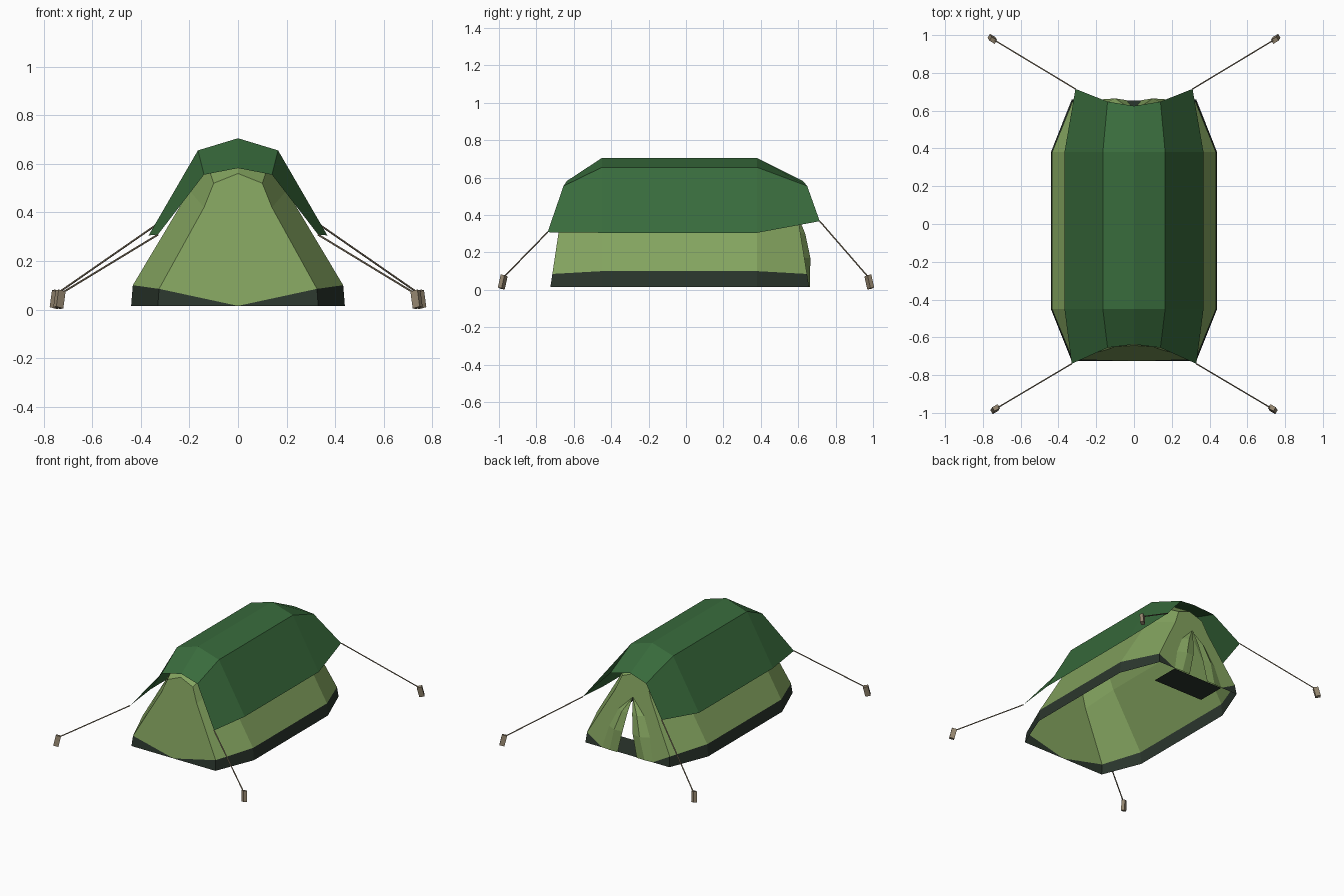
import bpy
from math import radians
from mathutils import Vector

if "Cube" in bpy.data.objects:
    bpy.data.objects.remove(bpy.data.objects["Cube"])


def material(name, color):
    m = bpy.data.materials.new(name)
    m.diffuse_color = (*color, 1)
    m.use_nodes = True
    m.node_tree.nodes["Principled BSDF"].inputs["Base Color"].default_value = m.diffuse_color
    return m


FLY = material("dark_green_cloth", (0.04, 0.147, 0.045))
CLOTH = material("light_green_cloth", (0.23, 0.37, 0.115))
DARK = material("groundsheet", (0.024, 0.037, 0.026))
PEG = material("peg_tan", (0.30, 0.24, 0.16))


def mesh(name, verts, faces, mat):
    me = bpy.data.meshes.new(name)
    me.from_pydata(verts, [], faces)
    me.materials.append(mat)
    ob = bpy.data.objects.new(name, me)
    bpy.context.collection.objects.link(ob)
    return ob


def mirror(ob):
    m = ob.modifiers.new("mirror", "MIRROR")
    m.use_clip = True
    m.merge_threshold = 0.0005
    return ob


def loft(name, rows, mat):
    """Quads between equally long rows of points, mirrored in x."""
    n = len(rows[0])
    faces = [(i * n + j, i * n + j + 1, (i + 1) * n + j + 1, (i + 1) * n + j)
             for i in range(len(rows) - 1) for j in range(n - 1)]
    return mirror(mesh(name, [p for r in rows for p in r], faces, mat))


def front_y(z):
    return -0.725 + 0.15 * (z - 0.015)


def back_y(z):
    return 0.658 - 0.16 * (z - 0.015)


def on_plane(points, plane):
    return [(x, plane(z), z) for x, z in points]


# Tent body: half sections at the two ends and along the straight middle
END = [(0.33, 0.015), (0.325, 0.085), (0.14, 0.42), (0.10, 0.52), (0, 0.56)]
MID = [(0.44, 0.015), (0.433, 0.10), (0.20, 0.49), (0.14, 0.635), (0, 0.685)]
sections = [on_plane(END, front_y),
            on_plane(MID, lambda z: -0.45),
            on_plane(MID, lambda z: 0.38),
            on_plane(END, back_y)]
loft("lower_skirt", [s[:2] for s in sections], DARK)
loft("tent_walls", [s[1:] for s in sections], CLOTH)


def panel(name, pts, plane, mat):
    ob = mesh(name, on_plane(pts, plane), [tuple(range(len(pts)))], mat)
    return mirror(ob)


# Closed front end with dark lower corners
panel("front_panel", [(0, 0.015)] + END[1:], front_y, CLOTH)
panel("front_skirt", [(0, 0.015), END[0], END[1]], front_y, DARK)

# Back end with split door
panel("back_panel", [(0.20, 0.015)] + END[1:] + [(0, 0.40), (0.10, 0.30), (0.16, 0.17)],
      back_y, CLOTH)
panel("back_skirt", [(0.20, 0.015), END[0], END[1]], back_y, DARK)

# Door flaps bulging outward: height, outer x, slit x, bulge
flap_rows = []
for z, outer, slit, bulge in [(0.40, 0.002, 0.001, 0), (0.30, 0.10, 0.018, 0.025),
                              (0.17, 0.16, 0.04, 0.032), (0.015, 0.20, 0.075, 0.004)]:
    flap_rows.append([(outer, back_y(z), z),
                      ((outer + slit) / 2, back_y(z) + bulge, z),
                      (slit, back_y(z) + bulge * 0.7, z)])
loft("door_flaps", flap_rows, CLOTH)

# Door mat inside the opening
mesh("door_mat", [(-0.2, 0.655, 0.015), (0.2, 0.655, 0.015),
                  (0.2, 0.45, 0.015), (-0.2, 0.45, 0.015)], [(0, 1, 2, 3)], DARK)

# Rain fly over the body
fly_mid = [(0, 0.705), (0.165, 0.655), (0.368, 0.305)]
front_corner = (0.33, -0.74, 0.308)
back_corner = (0.31, 0.715, 0.367)
loft("rain_fly", [
    [(0, -0.637, 0.582), (0.14, -0.655, 0.555), front_corner],
    on_plane(fly_mid, lambda z: -0.45),
    on_plane(fly_mid, lambda z: 0.38),
    [(0, 0.625, 0.582), (0.14, 0.648, 0.555), back_corner]], FLY)

# Guy ropes and leaning pegs at the four corners
for end, corner, peg in [("front", front_corner, (0.735, -0.98, 0.042)),
                         ("back", back_corner, (0.75, 0.98, 0.042))]:
    for side, s in [("right", 1), ("left", -1)]:
        a = Vector((corner[0] * s, corner[1], corner[2]))
        b = Vector((peg[0] * s, peg[1], peg[2] + 0.02))
        bpy.ops.mesh.primitive_cylinder_add(vertices=6, radius=0.004, depth=(b - a).length,
                                            location=(a + b) / 2)
        rope = bpy.context.object
        rope.rotation_euler = (b - a).to_track_quat('Z', 'Y').to_euler()
        rope.name = f"{end}_{side}_rope"
        rope.data.materials.append(PEG)

        bpy.ops.mesh.primitive_cube_add(size=1, location=(peg[0] * s, peg[1], peg[2]))
        stake = bpy.context.object
        stake.scale = (0.034, 0.024, 0.072)
        ysign = 1 if peg[1] > 0 else -1
        stake.rotation_euler = (radians(7 * ysign), radians(-13 * s), radians(30 * s * ysign))
        stake.name = f"{end}_{side}_peg"
        stake.data.materials.append(PEG)
